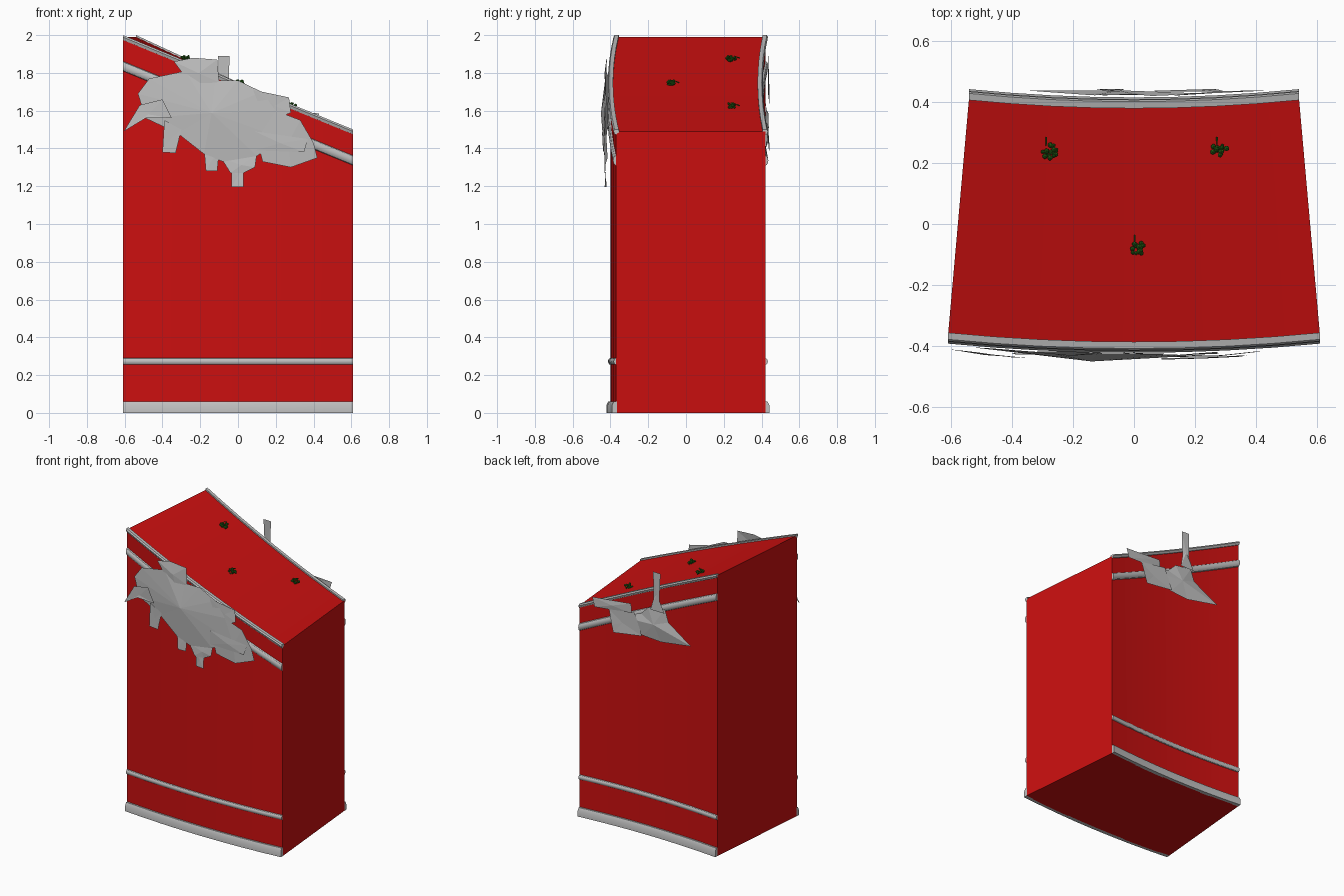
import bpy, bmesh, math, random
from mathutils import Vector, Matrix

random.seed(4)
if "Cube" in bpy.data.objects:
    bpy.data.objects.remove(bpy.data.objects["Cube"], do_unlink=True)


def material(name, rgb):
    m = bpy.data.materials.new(name)
    m.use_nodes = True
    m.diffuse_color = (*rgb, 1)
    m.node_tree.nodes["Principled BSDF"].inputs["Base Color"].default_value = (*rgb, 1)
    return m


RED = material("red_paint", (0.6, 0.005, 0.005))
GREY = material("light_grey", (0.52, 0.52, 0.52))
GREEN = material("dark_green", (0.02, 0.13, 0.008))

SEGMENTS = 8
FRONT, BACK = -1, 1
HALF_WIDTH = {FRONT: 0.61, BACK: 0.54}


def wall_y(side, t):
    """Curved wall line, t runs from -1 to 1 across the width."""
    if side == FRONT:
        return -0.37 - 0.03 * (1 - t * t)
    return 0.42 - 0.027 * (1 - t * t)


def slope(t):
    return 1.74 - 0.25 * t


def flat(t):
    return 0.0


STEPS = [2 * i / SEGMENTS - 1 for i in range(SEGMENTS + 1)]


def finish(name, bm, mat, smooth=True):
    bmesh.ops.recalc_face_normals(bm, faces=bm.faces)
    mesh = bpy.data.meshes.new(name)
    bm.to_mesh(mesh)
    bm.free()
    mesh.materials.append(mat)
    obj = bpy.data.objects.new(name, mesh)
    bpy.context.collection.objects.link(obj)
    if smooth:
        bpy.ops.object.select_all(action="DESELECT")
        obj.select_set(True)
        bpy.context.view_layer.objects.active = obj
        bpy.ops.object.shade_smooth_by_angle(angle=math.radians(30))
    return obj


def loft(name, rings, mat):
    """Join matching rings of points into a capped solid."""
    bm = bmesh.new()
    rows = [[bm.verts.new(p) for p in ring] for ring in rings]
    n = len(rows[0])
    for a, b in zip(rows, rows[1:]):
        for i in range(n):
            j = (i + 1) % n
            bm.faces.new((a[i], a[j], b[j], b[i]))
    bm.faces.new(rows[0])
    bm.faces.new(rows[-1])
    return finish(name, bm, mat)


# Main body with a sloping top and curved walls
rings = []
for t in STEPS:
    ring = []
    for side, height in ((FRONT, flat), (BACK, flat), (BACK, slope), (FRONT, slope)):
        ring.append((t * HALF_WIDTH[side], wall_y(side, t), height(t)))
    rings.append(ring)
loft("body", rings, RED)


# Mouldings swept along the front and back walls
def moulding(name, side, profile, height):
    rings = [[(t * HALF_WIDTH[side], wall_y(side, t) + side * out, height(t) + dz)
              for out, dz in profile] for t in STEPS]
    loft(name, rings, GREY)


def half_round(low, high, depth):
    mid, r = (low + high) / 2, (high - low) / 2
    arc = [math.pi * i / 6 - math.pi / 2 for i in range(7)]
    return [(depth * math.cos(a), mid + r * math.sin(a)) for a in arc]


BASE = [(-0.005, 0), (0.022, 0), (0.022, 0.04), (0.012, 0.06), (-0.005, 0.06)]
CAP = [(-0.014, -0.005), (-0.014, 0.01), (0.008, 0.01), (0.014, 0), (0.008, -0.016), (0, -0.016)]
for side, label in ((FRONT, "front"), (BACK, "back")):
    moulding(label + "_base_moulding", side, BASE, flat)
    moulding(label + "_lower_band", side, half_round(0.255, 0.29, 0.013), flat)
    moulding(label + "_upper_band", side, half_round(-0.18, -0.128, 0.016), slope)
    moulding(label + "_top_edge", side, CAP, slope)


# Torn sheets hanging on the walls, each a fan raised at its middle
def sheet(name, side, lift, bulge, outline):
    bm = bmesh.new()

    def place(x, z, out):
        y = wall_y(side, x / HALF_WIDTH[side]) + side * out
        return bm.verts.new((x, y, z))

    rim = [place(x, z, lift + random.uniform(-0.006, 0.006)) for x, z in outline]
    n = len(outline)
    hub = place(sum(p[0] for p in outline) / n, sum(p[1] for p in outline) / n, lift + bulge)
    for i in range(n):
        bm.faces.new((hub, rim[i], rim[(i + 1) % n]))
    finish(name, bm, GREY, smooth=False)


FRONT_SHEETS = [
    ("main", 0.03, 0.022, [(-.53, 1.69), (-.47, 1.77), (-.28, 1.81), (-.12, 1.76), (0, 1.76),
                           (.125, 1.7), (.2, 1.6), (.24, 1.45), (.1, 1.36), (-.08, 1.33),
                           (-.18, 1.37), (-.32, 1.48), (-.49, 1.56)]),
    ("left_horn", 0.045, 0, [(-.605, 1.49), (-.52, 1.63), (-.4, 1.66), (-.35, 1.56), (-.49, 1.56)]),
    ("top_flap", 0.025, 0.01, [(-.34, 1.86), (-.24, 1.88), (-.11, 1.87), (-.1, 1.75),
                               (-.18, 1.65), (-.28, 1.78)]),
    ("right_flap", 0.03, 0, [(.08, 1.71), (.27, 1.67), (.28, 1.59), (.15, 1.53)]),
    ("right_strip", 0.045, 0, [(.09, 1.49), (.37, 1.45), (.35, 1.38), (.09, 1.39)]),
    ("right_corner", 0.032, 0.008, [(.2, 1.6), (.33, 1.55), (.4, 1.43), (.42, 1.35),
                                    (.28, 1.3), (.13, 1.33), (.1, 1.45)]),
    ("left_tab", 0.035, 0, [(-.39, 1.55), (-.3, 1.5), (-.33, 1.375), (-.4, 1.38)]),
    ("middle_tab", 0.03, 0, [(-.18, 1.4), (-.1, 1.38), (-.11, 1.28), (-.17, 1.28)]),
    ("lower_tab", 0.03, 0, [(-.09, 1.35), (.1, 1.37), (.09, 1.3), (.03, 1.27), (-.04, 1.27)]),
    ("hanging_strip", 0.025, 0, [(-.035, 1.3), (.03, 1.3), (.03, 1.195), (-.035, 1.195)]),
]
BACK_SHEETS = [
    ("main", 0.03, 0.015, [(.24, 1.5), (.06, 1.56), (0, 1.62), (-.13, 1.64), (-.16, 1.555),
                           (-.345, 1.44), (-.1, 1.4), (.04, 1.41)]),
    ("spike", 0.045, 0, [(-.03, 1.62), (-.05, 1.7), (-.045, 1.89), (-.105, 1.89),
                         (-.1, 1.7), (-.14, 1.62)]),
    ("wing", 0.03, 0.005, [(.43, 1.585), (.135, 1.61), (.13, 1.54), (.41, 1.52)]),
    ("lower_wing", 0.038, 0, [(.3, 1.53), (.1, 1.56), (.04, 1.41), (.26, 1.38), (.275, 1.43)]),
]
for side, label, sheets in ((FRONT, "front", FRONT_SHEETS), (BACK, "back", BACK_SHEETS)):
    for part, lift, bulge, outline in sheets:
        sheet(f"{label}_torn_{part}", side, lift, bulge, outline)


# Small green sprigs on the sloping top
def sprig(name, x, y):
    half = 0.61 - 0.07 * (y + 0.37) / 0.79
    centre = Vector((x, y, slope(x / half) + 0.012))
    bm = bmesh.new()
    for _ in range(16):
        a, r = random.uniform(0, math.tau), random.uniform(0.006, 0.026)
        spot = Vector((r * math.cos(a), r * math.sin(a), random.uniform(-0.012, 0.012)))
        bmesh.ops.create_icosphere(bm, subdivisions=1, radius=random.uniform(0.006, 0.01),
                                   matrix=Matrix.Translation(centre + spot))
    # Thin stem leaning to the back
    stem = Matrix.Translation(centre + Vector((-0.008, 0.03, 0.006))) @ Matrix.Rotation(1.2, 4, "X")
    bmesh.ops.create_cone(bm, segments=5, radius1=0.003, radius2=0.002, depth=0.03,
                          cap_ends=True, matrix=stem)
    finish(name, bm, GREEN, smooth=False)


for label, x, y in (("left", 0.28, 0.24), ("right", -0.28, 0.24), ("front", 0.01, -0.08)):
    sprig(label + "_sprig", x, y)
